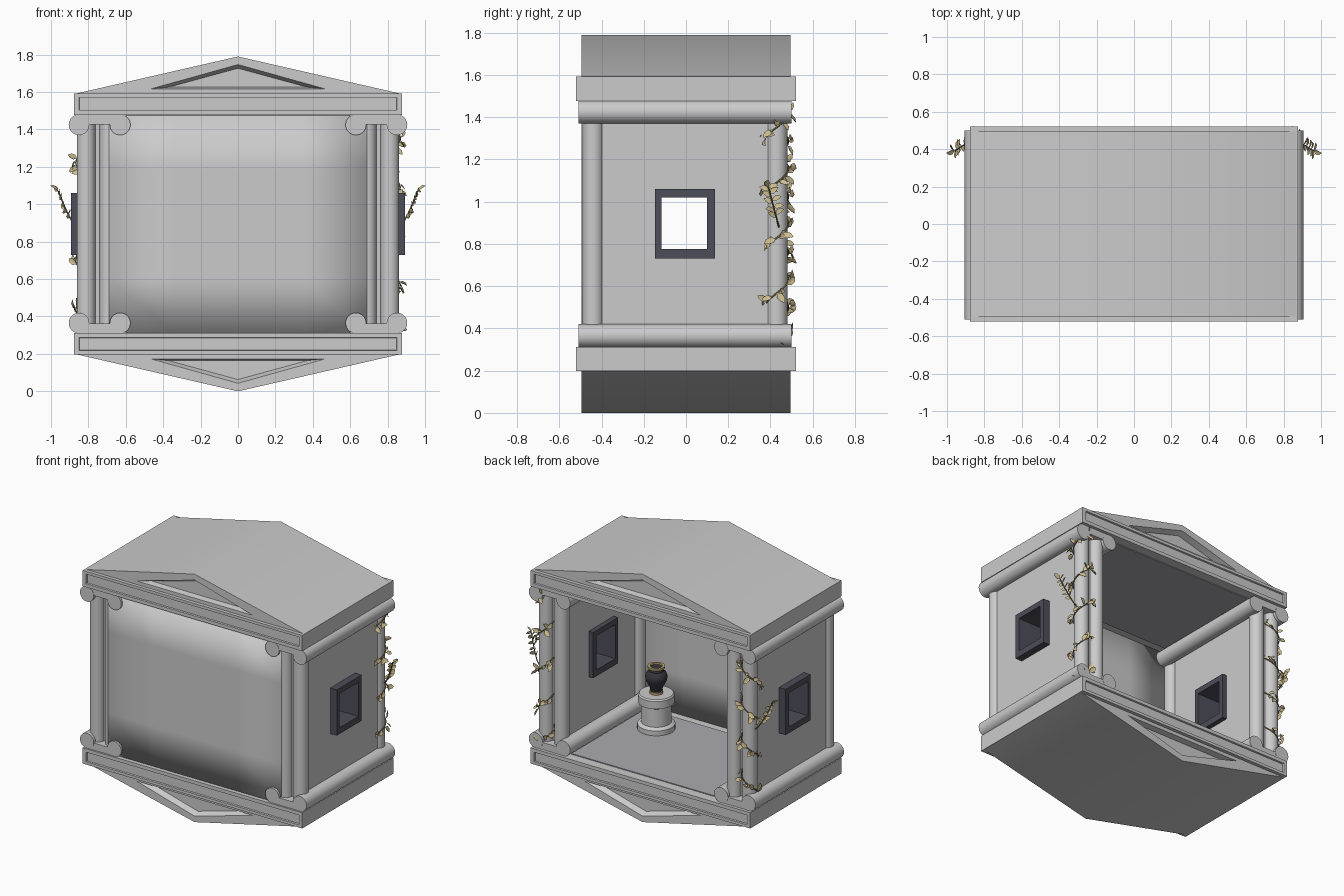
import bpy, bmesh, math, random
from mathutils import Vector

random.seed(4)
cube = bpy.data.objects.get("Cube")
if cube:
    bpy.data.objects.remove(cube, do_unlink=True)


def material(name, r, g, b):
    m = bpy.data.materials.new(name)
    m.use_nodes = True
    m.diffuse_color = (r, g, b, 1)
    m.node_tree.nodes["Principled BSDF"].inputs["Base Color"].default_value = (r, g, b, 1)
    return m


STONE = material("pale stone", .6, .6, .6)
FLOOR = material("blue grey floor", .4, .4, .44)
DARK = material("dark window frame", .075, .075, .1)
BLACK = material("dark glaze", .035, .035, .045)
GOLD = material("gold band", .5, .4, .17)
LEAF = material("tan leaf", .6, .5, .27)
STEM = material("olive stem", .2, .16, .07)
H = 1.79  # total height; the lower half mirrors the upper


def finish(name, bm, mat, angle=35, fix=True):
    if fix:
        bmesh.ops.recalc_face_normals(bm, faces=bm.faces)
    me = bpy.data.meshes.new(name)
    bm.to_mesh(me)
    bm.free()
    me.materials.append(mat)
    me.shade_smooth()
    if angle:
        me.set_sharp_from_angle(angle=math.radians(angle))
    ob = bpy.data.objects.new(name, me)
    bpy.context.collection.objects.link(ob)
    return ob


def loft(name, rings, mat, closed=False, angle=35):
    """Skin a list of equal-length point rings; cap the ends unless closed."""
    bm = bmesh.new()
    vs = [[bm.verts.new(p) for p in ring] for ring in rings]
    n = len(rings[0])
    for i in range(len(vs) if closed else len(vs) - 1):
        a, b = vs[i], vs[(i + 1) % len(vs)]
        for k in range(n):
            bm.faces.new((a[k], a[(k + 1) % n], b[(k + 1) % n], b[k]))
    if not closed:
        bm.faces.new(vs[0])
        bm.faces.new(vs[-1])
    return finish(name, bm, mat, angle)


def box(name, x0, x1, y0, y1, z0, z1, mat):
    ring = lambda z: [(x0, y0, z), (x1, y0, z), (x1, y1, z), (x0, y1, z)]
    return loft(name, [ring(z0), ring(z1)], mat)


def lathe(name, x, y, profile, mat, n=32):
    rings = [[(x + r * math.cos(k * math.tau / n), y + r * math.sin(k * math.tau / n), z)
              for k in range(n)] for r, z in profile]
    return loft(name, rings, mat)


def framed_prism(name, outer, lip, inner, y, depth, mat):
    """Prism along y whose two ends carry a sunken panel."""
    at = lambda pts, yy: [(px, yy, pz) for px, pz in pts]
    loft(name, [at(inner, depth - y), at(lip, -y), at(outer, -y),
                at(outer, y), at(lip, y), at(inner, y - depth)], mat)


# Pediments, cornices and floor, above and below
for tag, flip in (("upper", False), ("lower", True)):
    fz = lambda z: H - z if flip else z
    tri = lambda w, z0, z1: [(-w, fz(z0)), (w, fz(z0)), (0, fz(z1))]
    rect = lambda w, z0, z1: [(-w, fz(z0)), (w, fz(z0)), (w, fz(z1)), (-w, fz(z1))]
    framed_prism(tag + "_pediment", tri(.875, 1.59, H), tri(.465, 1.617, 1.747),
                 tri(.37, 1.626, 1.727), .495, .04, STONE)
    framed_prism(tag + "_cornice", rect(.877, 1.478, 1.592), rect(.85, 1.503, 1.572),
                 rect(.848, 1.505, 1.57), .52, .012, STONE)
    a, b = sorted((fz(1.472), fz(1.48)))
    box(tag + "_inner_panel", -.6, .6, -.4, .45, a, b, FLOOR)

    # Scroll rolls running front to back, with a web between each pair
    for side, s in (("left", 1), ("right", -1)):
        for part, x in (("outer", .85), ("inner", .63)):
            ring = lambda y: [(s * x + .055 * math.cos(k * math.tau / 32), y,
                               fz(1.425) + .055 * math.sin(k * math.tau / 32)) for k in range(32)]
            loft(f"{tag}_{side}_{part}_scroll", [ring(-.51), ring(.5)], STONE)
        xs = sorted((s * .63, s * .85))
        zs = sorted((fz(1.427), fz(1.48)))
        box(f"{tag}_{side}_scroll_web", *xs, -.508, .498, *zs, STONE)


def pierced(name, xa, xb, big, small, mat):
    """Slab facing x with a rectangular hole; big and small are y0, y1, z0, z1."""
    ring = lambda x, r: [(x, r[0], r[2]), (x, r[1], r[2]), (x, r[1], r[3]), (x, r[0], r[3])]
    loft(name, [ring(xa, big), ring(xa, small), ring(xb, small), ring(xb, big)], mat, True)


# Side walls, window frames and paired columns
for side, s in (("left", 1), ("right", -1)):
    opening = (-.115, .1, .775, 1.02)
    rim = (-.147, .137, .73, 1.06)
    pierced(side + "_wall", s * .68, s * .84, (-.44, .43, .32, 1.475), (-.13, .12, .75, 1.04), STONE)
    pierced(side + "_window_frame", s * .645, s * .892, rim, opening, DARK)
    for end, y in (("front", -.44), ("back", .43)):
        for part, x in (("outer", .812), ("inner", .69)):
            lathe(f"{side}_{end}_{part}_column", s * x, y, [(.05, .33), (.05, 1.46)], STONE)

# Softly shaded front panel
bm = bmesh.new()
bmesh.ops.create_cube(bm, size=1)
for v in bm.verts:
    v.co = (v.co.x * 1.38, -.475 + v.co.y * .04, H / 2 + v.co.z * 1.16)
for axis in (0, 2):
    edges = [e for e in bm.edges
             if abs(e.verts[0].co[axis] - e.verts[1].co[axis]) > .1]
    bmesh.ops.subdivide_edges(bm, edges=edges, cuts=3, use_grid_fill=True)
finish("front_panel", bm, STONE, angle=0)

# Pedestal and vase
px, py = .37, -.19
lathe("pedestal", px, py, [(.125, .32), (.125, .355), (.115, .365), (.1, .37), (.1, .5),
                           (.12, .51), (.12, .565), (.112, .575)], STONE)
lathe("vase_foot", px, py, [(.045, .574), (.045, .592)], GOLD)
lathe("vase_body", px, py, [(.038, .59), (.045, .62), (.07, .67), (.074, .695), (.065, .72),
                            (.048, .735), (.045, .75)], BLACK)
lathe("vase_rim", px, py, [(.045, .748), (.057, .755), (.057, .77), (.04, .77), (.038, .758)], GOLD)
lathe("vase_mouth", px, py, [(.037, .757), (.037, .761)], BLACK)


def add_leaf(bm, base, direction, normal, length):
    d = direction.normalized()
    w = d.cross(normal).normalized()
    n = w.cross(d)
    point = lambda t, u, h: bm.verts.new(base + length * (t * d + u * w + h * n))
    root, tip = point(0, 0, 0), point(1, 0, -.08)
    for u in (.27, -.27):
        q = (root, point(.3, u, .08), point(.72, u * .85, .08), tip)
        bm.faces.new(q if u < 0 else q[::-1])


def stem(name, pts):
    cu = bpy.data.curves.new(name, "CURVE")
    cu.dimensions = "3D"
    cu.bevel_depth = .004
    cu.bevel_resolution = 1
    sp = cu.splines.new("POLY")
    sp.points.add(len(pts) - 1)
    for p, co in zip(sp.points, pts):
        p.co = (*co, 1)
    cu.materials.append(STEM)
    bpy.context.collection.objects.link(bpy.data.objects.new(name, cu))


# Climbing vines on the back outer columns, each with a stray sprig
for side, s in (("left", 1), ("right", -1)):
    bm = bmesh.new()
    path = []
    for i in range(121):
        t = i / 120
        a = s * (t * math.tau * 4.2 + .6)
        out = Vector((math.cos(a), math.sin(a), 0))
        p = Vector((s * .812, .43, .33 + 1.1 * t)) + out * .055
        path.append(p)
        if i % 2 == 0:
            around = Vector((-out.y, out.x, 0)) * random.choice((-1, 1))
            d = around * random.uniform(.2, .9) + out * random.uniform(.1, .5)
            d.z = random.uniform(-.7, .8)
            add_leaf(bm, p + out * .004, d, out + Vector((0, 0, .4)), random.uniform(.045, .065))
    stem(side + "_vine_stem", path)
    sprig = []
    for i in range(13):
        t = i / 12
        p = Vector((s * (.86 + .1 * t ** .7), .44 - .05 * t, .88 + .19 * t))
        sprig.append(p)
        if i > 2:
            d = Vector((s * random.uniform(-.2, .5), (-1) ** i * .7, random.uniform(0, .6)))
            add_leaf(bm, p, d, Vector((s, 0, .5)), .05)
    add_leaf(bm, sprig[-1], Vector((s, -.3, .8)), Vector((0, -.5, 1)), .055)
    stem(side + "_sprig_stem", sprig)
    finish(side + "_vine_leaves", bm, LEAF, 60, fix=False)
